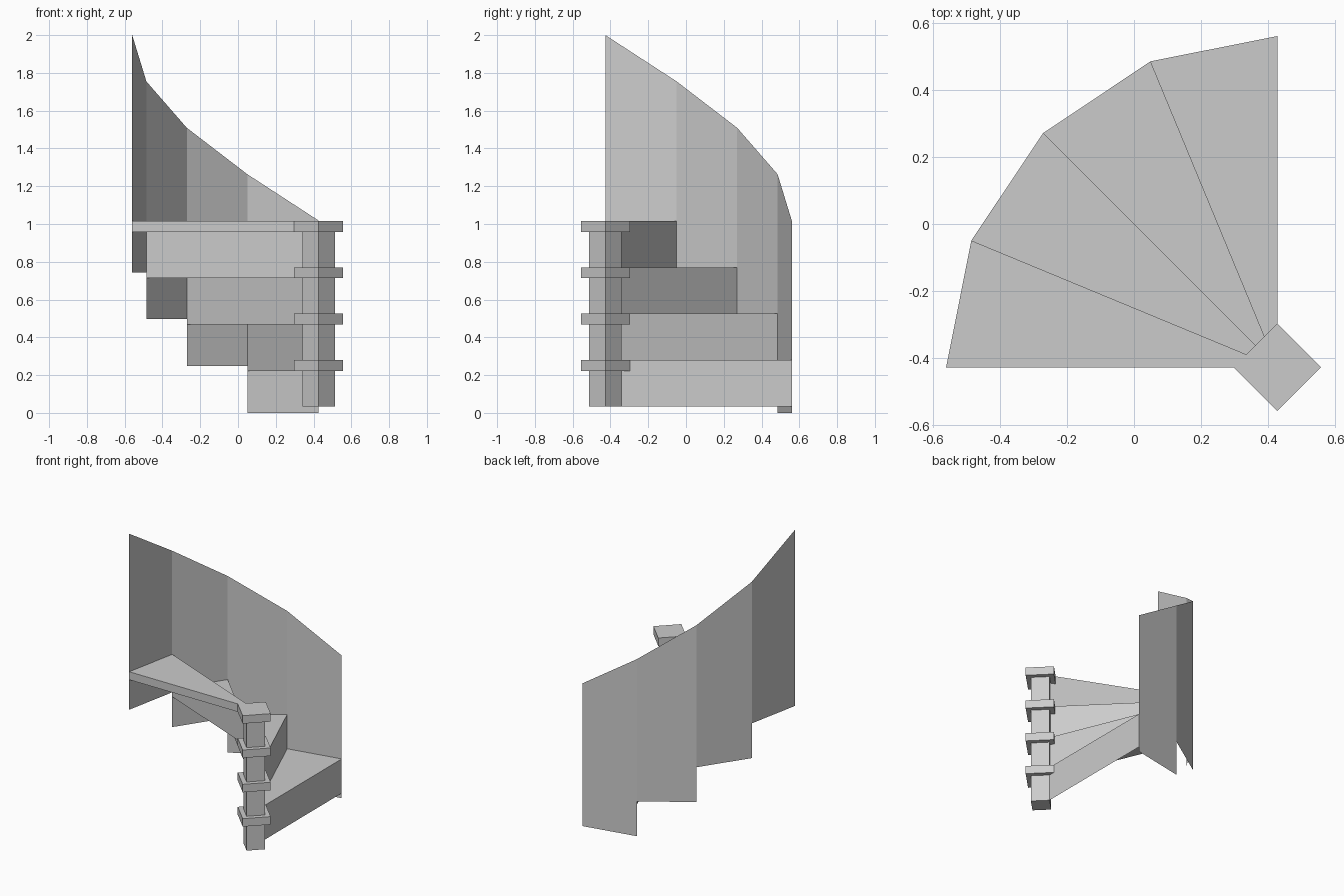
import bpy, bmesh
from math import cos, sin, radians

cube = bpy.data.objects.get("Cube")
if cube:
    bpy.data.objects.remove(cube, do_unlink=True)

grey = bpy.data.materials.new("light_grey")
grey.use_nodes = True
grey.diffuse_color = (0.6, 0.6, 0.6, 1)
grey.node_tree.nodes["Principled BSDF"].inputs["Base Color"].default_value = (0.6, 0.6, 0.6, 1)

CX, CY = 0.427, -0.427      # newel post axis
OUTER = 0.987               # wall radius
POST, CAP = 0.086, 0.13     # half diagonals of post and cap
STEPS, RISE, BASE, SLAB = 4, 0.245, 0.035, 0.057
TURN = 22.5


def polar(r, i, z):
    a = radians(90 + TURN * i)
    return (CX + r * cos(a), CY + r * sin(a), z)


def on_diamond(d, i, z):
    """Point where the ray of step i leaves a diamond of half diagonal d."""
    a = radians(90 + TURN * i)
    return polar(d / (abs(cos(a)) + abs(sin(a))), i, z)


def make(name, polygons):
    bm = bmesh.new()
    for poly in polygons:
        bm.faces.new([bm.verts.new(p) for p in poly])
    bmesh.ops.remove_doubles(bm, verts=bm.verts, dist=0.0001)
    bmesh.ops.recalc_face_normals(bm, faces=bm.faces)
    mesh = bpy.data.meshes.new(name)
    bm.to_mesh(mesh)
    bm.free()
    mesh.materials.append(grey)
    obj = bpy.data.objects.new(name, mesh)
    bpy.context.collection.objects.link(obj)


def prism(bottom, top):
    n = len(bottom)
    sides = [[bottom[k], bottom[(k + 1) % n], top[(k + 1) % n], top[k]] for k in range(n)]
    return [bottom[::-1], top] + sides


def diamond(d, z):
    return [(CX + d, CY, z), (CX, CY + d, z), (CX - d, CY, z), (CX, CY - d, z)]


for i in range(STEPS):
    low = BASE + RISE * i
    high = low + RISE
    under = high - SLAB

    # Wedge tread
    def wedge(z):
        return [on_diamond(CAP, i, z), polar(OUTER, i, z),
                polar(OUTER, i + 1, z), on_diamond(CAP, i + 1, z)]
    make(f"tread_{i + 1}", prism(wedge(under), wedge(high)))

    # Thin riser below the leading edge of the tread
    make(f"riser_{i + 1}", [[on_diamond(POST, i, low), polar(OUTER, i, low),
                             polar(OUTER, i, under), on_diamond(POST, i, under)]])

    # Newel post section with its cap
    make(f"post_section_{i + 1}", prism(diamond(POST, low), diamond(POST, under)))
    make(f"post_cap_{i + 1}", prism(diamond(CAP, under), diamond(CAP, high)))

# Curved outer wall: stepped bottom, sloping top
panels = []
for i in range(STEPS):
    foot = 0.248 * i
    rail = 1.018 + 0.2455 * i
    panels.append([polar(OUTER, i, foot), polar(OUTER, i + 1, foot),
                   polar(OUTER, i + 1, rail + 0.2455), polar(OUTER, i, rail)])
for i, panel in enumerate(panels):
    make(f"wall_panel_{i + 1}", [panel])
